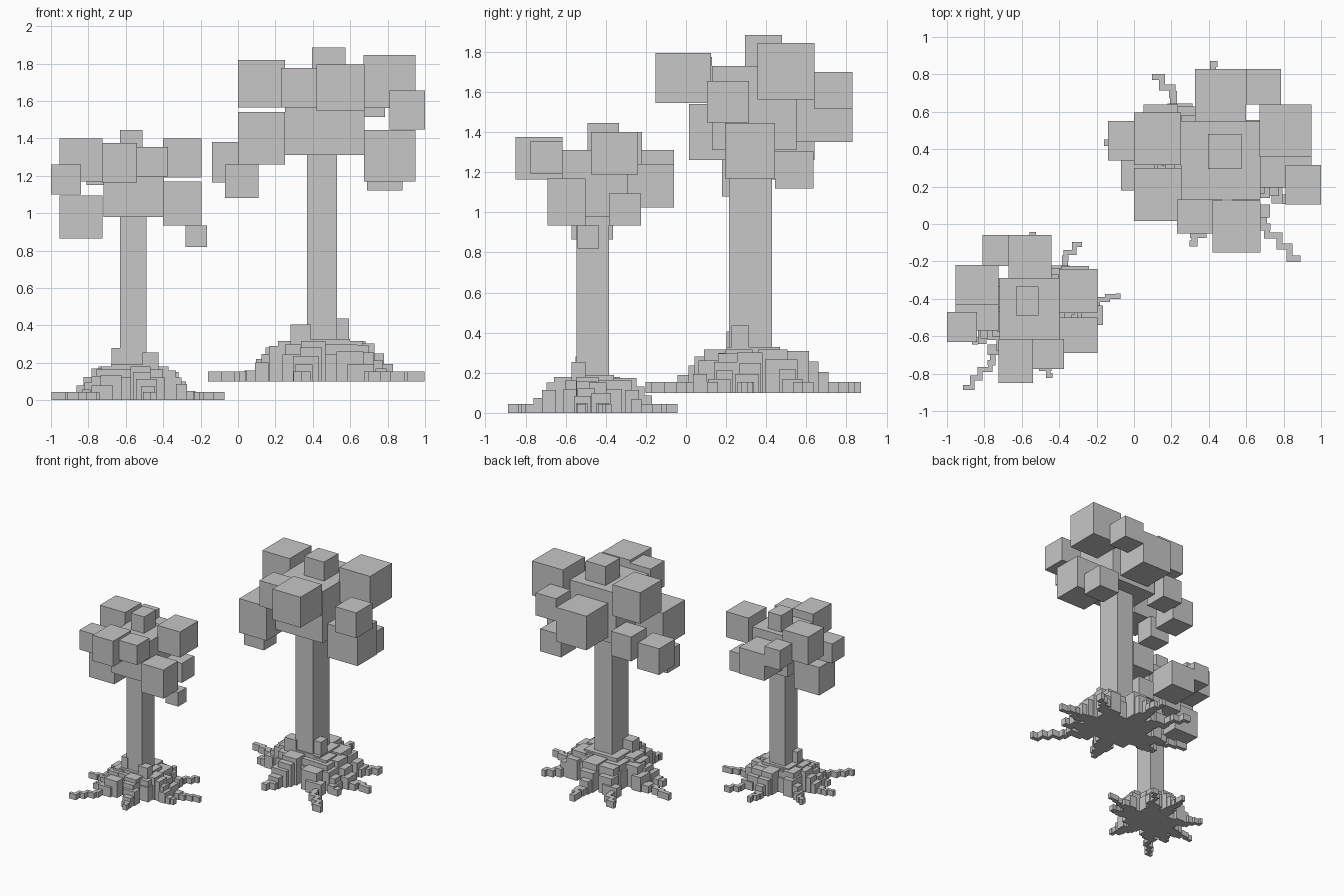
import bpy, math
from mathutils import Vector

grey = bpy.data.materials.new("plain grey")
grey.diffuse_color = (0.57, 0.57, 0.57, 1)


def boxes_object(name, boxes):
    """One object made of boxes (x0, x1, y0, y1, z0, z1)."""
    verts, faces = [], []
    for b in boxes:
        n = len(verts)
        verts += [(b[i], b[2 + j], b[4 + k]) for k in (0, 1) for j in (0, 1) for i in (0, 1)]
        faces += [[n + v for v in f] for f in ((0, 2, 3, 1), (4, 5, 7, 6), (0, 1, 5, 4),
                                               (2, 6, 7, 3), (0, 4, 6, 2), (1, 3, 7, 5))]
    mesh = bpy.data.meshes.new(name)
    mesh.from_pydata(verts, [], faces)
    mesh.materials.append(grey)
    ob = bpy.data.objects.new(name, mesh)
    bpy.context.collection.objects.link(ob)
    return ob


def enlarge(b):
    """Small tree space to large tree space: mirrored in x and 1.25 times bigger."""
    return (-1.25 * b[1] - 0.25, -1.25 * b[0] - 0.25,
            1.27 * b[2] + 0.925, 1.27 * b[3] + 0.925,
            1.2 * b[4] + 0.1, 1.2 * b[5] + 0.1)


# leaf blocks of the small tree
small_leaves = [
    (-.72, -.395, -.615, -.29, .98, 1.31),      # core
    (-.63, -.51, -.49, -.335, 1.29, 1.445),     # top
    (-.725, -.54, -.85, -.615, 1.165, 1.375),   # front
    (-.54, -.375, -.775, -.615, 1.195, 1.355),
    (-.955, -.725, -.43, -.22, 1.17, 1.40),     # left
    (-1.0, -.84, -.63, -.47, 1.10, 1.26),
    (-.955, -.725, -.57, -.365, .865, 1.095),
    (-.81, -.67, -.225, -.06, 1.15, 1.31),      # back
    (-.67, -.44, -.29, -.06, 1.025, 1.24),
    (-.40, -.195, -.475, -.24, 1.19, 1.40),     # right
    (-.40, -.195, -.69, -.50, .935, 1.17),
    (-.39, -.24, -.385, -.225, .935, 1.095),
    (-.28, -.165, -.54, -.435, .82, .935),
]
# leaf blocks of the large tree
large_leaves = [
    (.25, .675, .13, .55, 1.31, 1.73),          # core
    (.395, .575, .295, .48, 1.70, 1.885),       # top
    (.42, .675, -.153, .125, 1.545, 1.795),     # front
    (.23, .42, -.05, .13, 1.565, 1.775),
    (.67, .95, .357, .64, 1.562, 1.845),        # right
    (.81, 1.0, .105, .315, 1.447, 1.655),
    (.675, .95, .195, .445, 1.17, 1.445),
    (.69, .88, .445, .635, 1.12, 1.305),
    (.60, .785, .64, .83, 1.515, 1.70),         # back
    (.325, .60, .55, .83, 1.35, 1.63),
    (0, .25, .315, .595, 1.565, 1.82),          # left
    (0, .25, .015, .30, 1.26, 1.54),
    (.05, .235, .44, .64, 1.26, 1.46),
    (-.14, .06, .34, .55, 1.165, 1.38),
    (-.07, .11, .18, .34, 1.08, 1.26),
]
boxes_object("small_tree_leaves", small_leaves)
boxes_object("large_tree_leaves", large_leaves)

# trunks
boxes_object("small_tree_trunk", [(-.63, -.49, -.545, -.385, 0, 1.0)])
boxes_object("large_tree_trunk", [(.37, .53, .215, .43, .1, 1.33)])

# stepped mound at the foot, with two bark bumps
mound = [
    (-.73, -.39, -.61, -.32, 0, .12),
    (-.71, -.40, -.60, -.33, 0, .165),
    (-.68, -.44, -.57, -.36, 0, .19),
    (-.675, -.62, -.55, -.48, 0, .28),
    (-.51, -.425, -.57, -.50, 0, .255),
]

# roots: winding rows of shrinking blocks from the mound to each tip
centre = Vector((-.56, -.465))
tips = [(-.90, -.875), (-.45, -.81), (-.22, -.53), (-.085, -.385), (-.29, -.11),
        (-.545, -.055), (-.88, -.24), (-.985, -.50), (-.85, -.63)]
roots = []
for r, tip in enumerate(tips):
    way = Vector(tip) - centre
    side = Vector((-way.y, way.x)).normalized()
    steps = 6
    points = []
    for i in range(steps + 1):
        t = 0.3 + 0.7 * i / steps
        sway = 0.02 * math.sin(2.4 * i + r) * math.sin(math.pi * i / steps)
        points.append(centre + way * t + side * sway)
    for i in range(steps):
        a, b = points[i], points[i + 1]
        d = ((a + b) / 2 - centre).length
        w = max(.013, .048 - .2 * max(0, d - .15))
        h = max(.045, .18 - .9 * max(0, d - .14))
        # an L-shaped pair of blocks keeps everything axis aligned
        along_x = abs(way.x) > abs(way.y)
        corner = Vector((b.x, a.y)) if along_x else Vector((a.x, b.y))
        for p, q in ((a, corner), (corner, b)):
            roots.append((min(p.x, q.x) - w, max(p.x, q.x) + w,
                          min(p.y, q.y) - w, max(p.y, q.y) + w, 0, h))

for name, parts in (("mound", mound), ("roots", roots)):
    boxes_object("small_tree_" + name, parts)
    boxes_object("large_tree_" + name, [enlarge(b) for b in parts])
